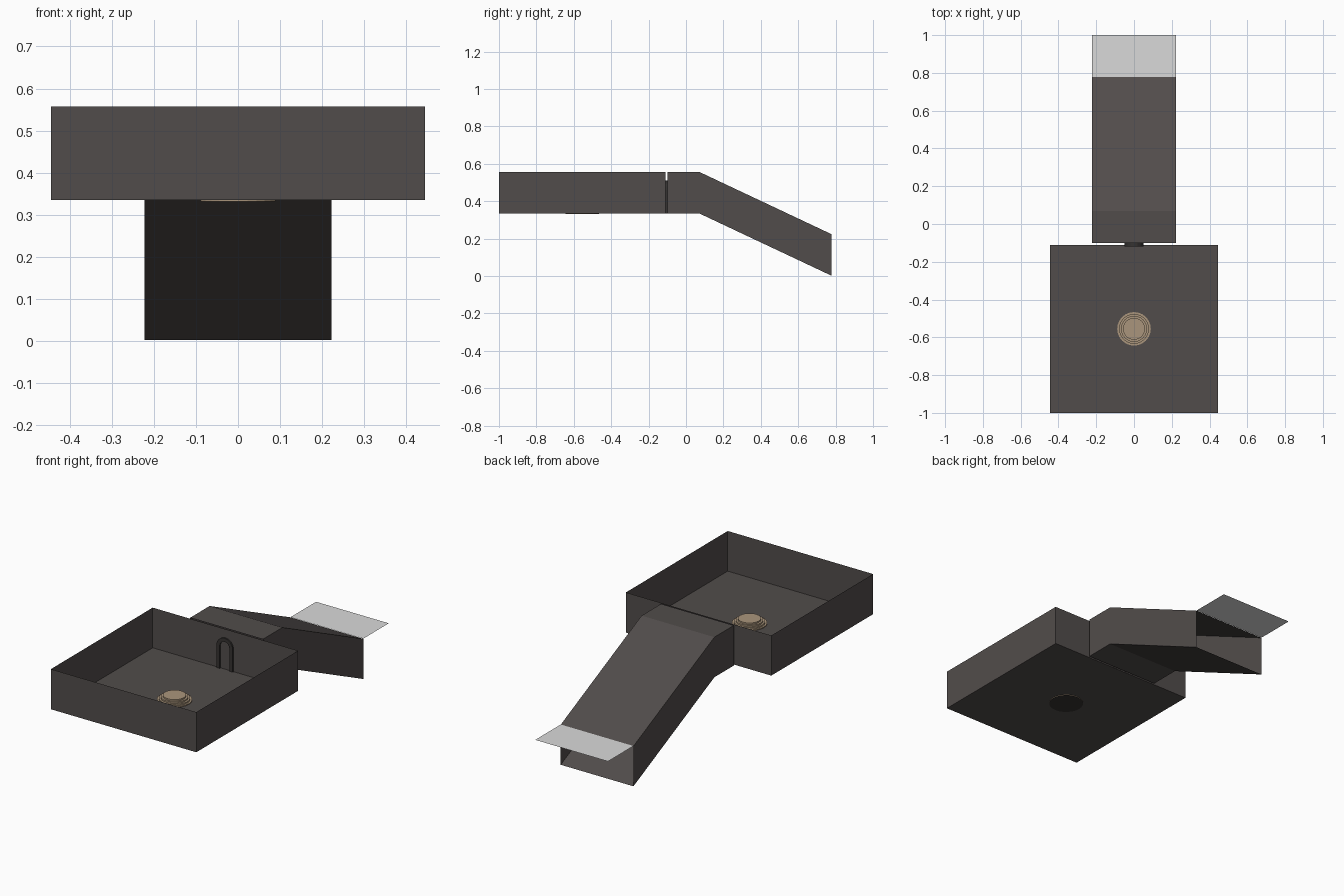
import bpy, bmesh, math

if "Cube" in bpy.data.objects:
    bpy.data.objects.remove(bpy.data.objects["Cube"])

def mat(name, c):
    m = bpy.data.materials.new(name)
    m.diffuse_color = (*c, 1)
    m.use_nodes = True
    m.node_tree.nodes["Principled BSDF"].inputs["Base Color"].default_value = m.diffuse_color
    return m

STONE = mat("dark grey stone", (0.083, 0.073, 0.070))
TRIM = mat("charcoal trim", (0.035, 0.032, 0.031))
TAN = mat("tan", (0.40, 0.30, 0.20))
PALE = mat("pale grey", (0.70, 0.70, 0.70))

def make(name, verts, faces, material):
    me = bpy.data.meshes.new(name)
    me.from_pydata(verts, [], faces)
    me.materials.append(material)
    ob = bpy.data.objects.new(name, me)
    bpy.context.collection.objects.link(ob)
    return ob

Z0, Z1 = 0.335, 0.557   # room floor and wall top
W, HALF = 0.445, 0.2225

# open square room: floor and four thin walls
ring = [(-W, -1), (W, -1), (W, -0.11), (-W, -0.11)]
verts = [(x, y, z) for z in (Z0, Z1) for x, y in ring]
make("room", verts,
     [(3, 2, 1, 0)] + [(i, (i + 1) % 4, (i + 1) % 4 + 4, i + 4) for i in range(4)], STONE)

# hollow sloping passage, open at both ends
path = [(-0.10, Z0), (0.07, Z0), (0.777, 0.002)]
verts, faces = [], []
for y, z in path:
    verts += [(-HALF, y, z), (HALF, y, z), (HALF, y, z + 0.222), (-HALF, y, z + 0.222)]
for s in range(len(path) - 1):
    for i in range(4):
        j = (i + 1) % 4
        faces.append((s * 4 + i, s * 4 + j, s * 4 + 4 + j, s * 4 + 4 + i))
make("passage", verts, faces, STONE)

# flat landing at the far end
make("landing", [(-HALF, 0.777, 0.225), (HALF, 0.777, 0.225),
                 (HALF, 1, 0.225), (-HALF, 1, 0.225)], [(0, 1, 2, 3)], PALE)

# arched door frame on the back wall
def arch(r):
    pts = [(-r, Z0)]
    for k in range(9):
        a = math.pi - math.pi * k / 8
        pts.append((r * math.cos(a), Z0 + 0.125 + r * math.sin(a)))
    return pts + [(r, Z0)]

outer, inner = arch(0.05), arch(0.03)
n = len(outer)
verts = [(x, y, z) for y in (-0.118, -0.10) for p in (outer, inner) for x, z in p]
faces = []
for i in range(n - 1):
    faces += [(i, n + i, n + i + 1, i + 1),                                  # front
              (2 * n + i, 2 * n + i + 1, 3 * n + i + 1, 3 * n + i),          # back
              (i, i + 1, 2 * n + i + 1, 2 * n + i),                          # outside
              (n + i, 3 * n + i, 3 * n + i + 1, n + i + 1)]                  # soffit
make("door_frame", verts, faces, TRIM)

# stepped round hearth in the floor, each disc smaller and higher
for k, (r, za, zb) in enumerate([(0.089, 0.332, 0.340), (0.079, 0.340, 0.348),
                                 (0.069, 0.348, 0.356), (0.058, 0.356, 0.364)]):
    bm = bmesh.new()
    bmesh.ops.create_cone(bm, cap_ends=True, segments=24, radius1=r, radius2=r, depth=zb - za)
    bmesh.ops.translate(bm, verts=bm.verts, vec=(0, -0.555, (za + zb) / 2))
    me = bpy.data.meshes.new("hearth_disc_%d" % (k + 1))
    me.materials.append(TAN)
    me.materials.append(TRIM)
    bm.normal_update()
    for f in bm.faces:
        f.material_index = 1 if f.normal.z < -0.5 else 0   # dark underside
    bm.to_mesh(me)
    bm.free()
    bpy.context.collection.objects.link(bpy.data.objects.new(me.name, me))
